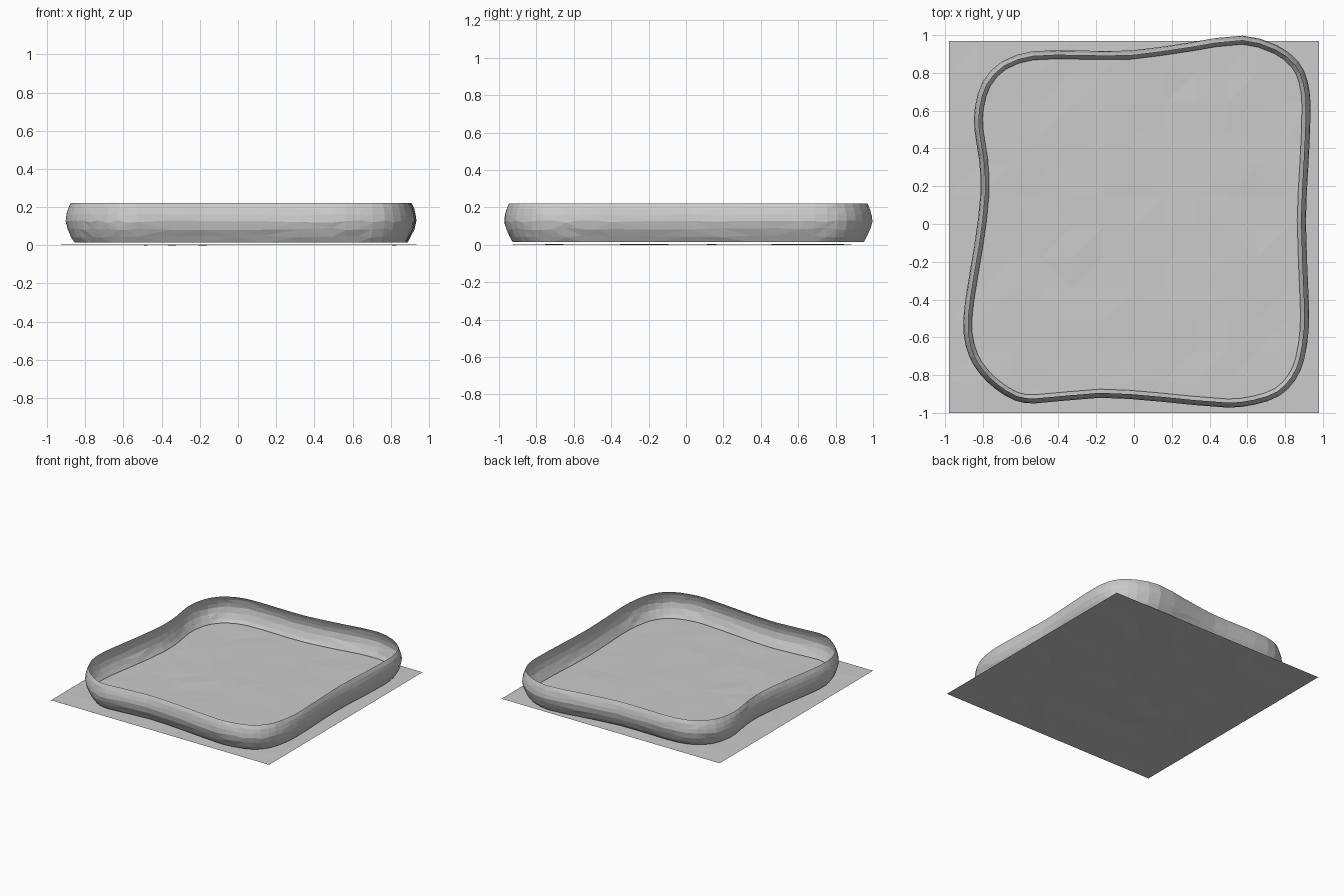
import bpy, bmesh, random
from mathutils import Vector

if "Cube" in bpy.data.objects:
    bpy.data.objects.remove(bpy.data.objects["Cube"])

random.seed(4)

# Widest outline of the rim wall, clockwise seen from above
OUTLINE = [
    (-.54, .914), (-.28, .918), (-.02, .918), (.29, .96), (.575, .997), (.76, .945),
    (.87, .86), (.92, .755), (.935, .617), (.925, .34), (.91, .02), (.925, -.4),
    (.925, -.56), (.90, -.72), (.855, -.825), (.77, -.91), (.64, -.956), (.495, -.972),
    (.135, -.94), (-.18, -.92), (-.527, -.95), (-.63, -.935), (-.735, -.872),
    (-.813, -.797), (-.87, -.707), (-.903, -.575), (-.893, -.4), (-.845, -.11),
    (-.813, .16), (-.82, .34), (-.845, .5), (-.842, .62), (-.80, .755), (-.70, .86)]

# Bulging wall section: (inset from the outline, height)
SECTION = [(.046, .015), (.028, .045), (.01, .085), (0, .125), (.004, .16), (.012, .19), (.026, .221)]


def smooth_loop(points, steps):
    """Closed Catmull-Rom curve through the points."""
    p = [Vector(q) for q in points]
    n = len(p)
    out = []
    for i in range(n):
        a, b, c, d = (p[(i + k) % n] for k in (-1, 0, 1, 2))
        m1, m2 = (c - a) / 2, (d - b) / 2
        # keep tangents in proportion where spacing is uneven
        length = (c - b).length
        m1, m2 = m1.normalized() * length, m2.normalized() * length
        for s in range(steps):
            t = s / steps
            out.append(b * (2*t**3 - 3*t**2 + 1) + m1 * (t**3 - 2*t**2 + t)
                       + c * (3*t**2 - 2*t**3) + m2 * (t**3 - t**2))
    return out


def add_object(name, bm):
    mesh = bpy.data.meshes.new(name)
    bm.to_mesh(mesh)
    bm.free()
    obj = bpy.data.objects.new(name, mesh)
    bpy.context.collection.objects.link(obj)
    return obj


# Rim wall: a thin bulging band, open at top and bottom
loop = smooth_loop(OUTLINE, 2)
n = len(loop)
bm = bmesh.new()
rings = []
for k, (inset, z) in enumerate(SECTION):
    ring = []
    for i, p in enumerate(loop):
        t = (loop[(i + 1) % n] - loop[i - 1]).normalized()
        inward = Vector((t.y, -t.x))
        wobble = 0 if k in (0, len(SECTION) - 1) else random.uniform(-.006, .006)
        q = p + inward * inset
        ring.append(bm.verts.new((q.x, q.y, z + wobble)))
    rings.append(ring)
for low, high in zip(rings, rings[1:]):
    for i in range(n):
        j = (i + 1) % n
        bm.faces.new((low[i], high[i], high[j], low[j]))
bmesh.ops.triangulate(bm, faces=bm.faces[:])
add_object("rim_wall", bm)

# Base sheet: a thin, faintly uneven rectangle
bm = bmesh.new()
bmesh.ops.create_grid(bm, x_segments=12, y_segments=12, size=1)
for v in bm.verts:
    edge = v.is_boundary
    v.co.x *= .98
    v.co.y = v.co.y * .984 - .016
    v.co.z = .002 if edge else random.uniform(0, .005)
bmesh.ops.triangulate(bm, faces=bm.faces[:])
add_object("base_sheet", bm)
